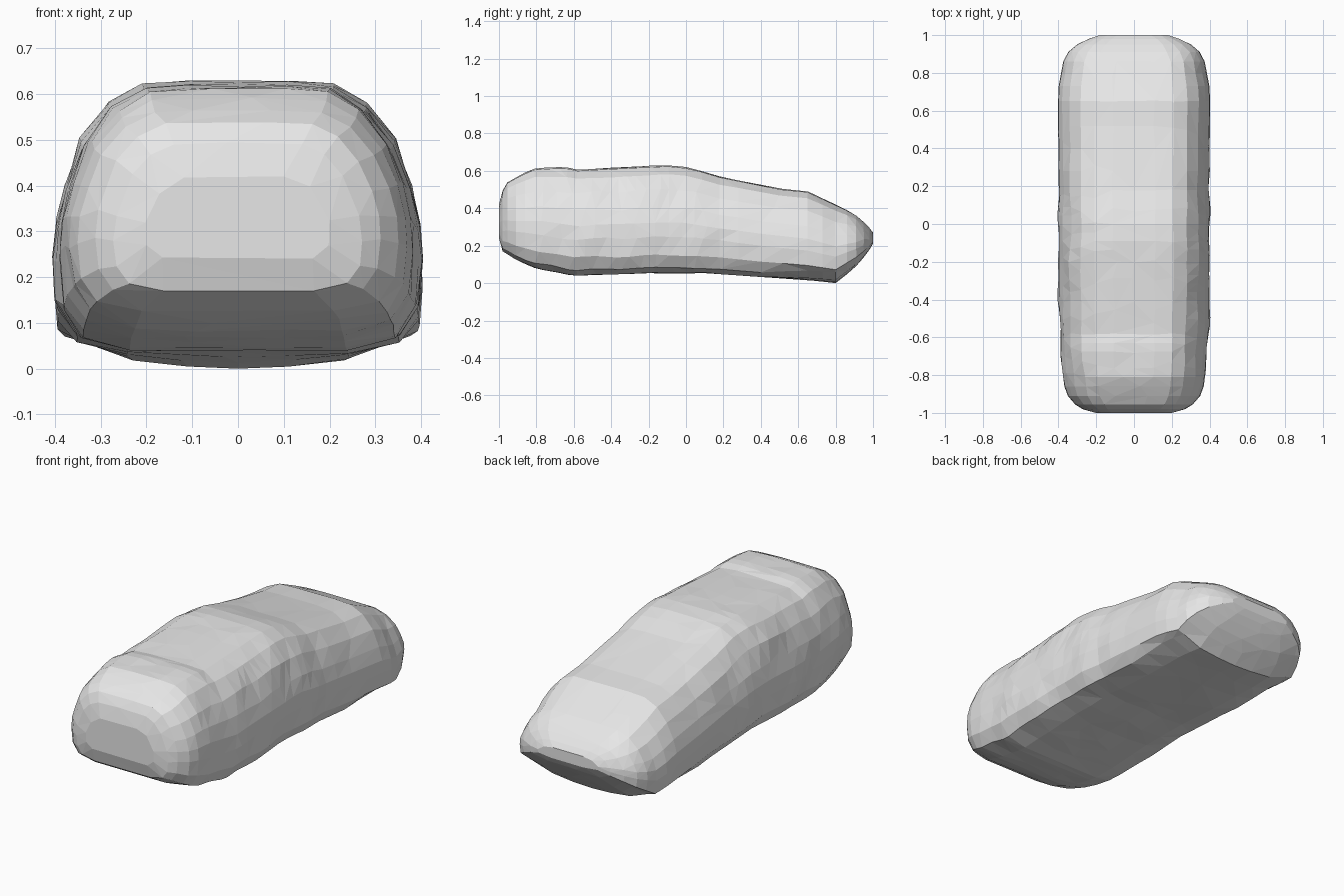
import bpy
import bmesh
from math import sin, pi
from mathutils import Vector, noise

cube = bpy.data.objects.get("Cube")
if cube:
    bpy.data.objects.remove(cube, do_unlink=True)

# Single stone grey colour
GREY = (0.8, 0.8, 0.8, 1.0)
stone = bpy.data.materials.new("stone_grey")
stone.use_nodes = True
stone.diffuse_color = GREY
shader = next(n for n in stone.node_tree.nodes if n.type == 'BSDF_PRINCIPLED')
shader.inputs["Base Color"].default_value = GREY

# Long outlines as (y, value): roof height, belly height, half width
ROOF = [(-1, .42), (-.97, .53), (-.9, .57), (-.82, .61), (-.65, .62), (-.58, .605),
        (-.4, .615), (-.1, .63), (0, .62), (.2, .565), (.5, .505), (.65, .49),
        (.8, .42), (.9, .37), (.97, .31), (1, .27)]
BELLY = [(-1, .24), (-.98, .17), (-.9, .12), (-.8, .08), (-.6, .04), (-.2, .055),
         (.1, .055), (.3, .04), (.6, .02), (.8, .0), (.9, .08), (.97, .16), (1, .21)]
WIDTH = [(-1, .2), (-.98, .27), (-.94, .335), (-.88, .365), (-.75, .385), (-.4, .4),
         (.4, .4), (.7, .405), (.88, .37), (.93, .335), (.97, .27), (1, .18)]

# Half cross-section from roof centre to belly centre, as fractions
SECTION = [(0, 1), (.28, 1), (.52, .99), (.7, .92), (.85, .78), (.94, .61),
           (.99, .47), (1, .34), (.98, .17), (.88, .05), (.6, 0), (.3, 0), (0, 0)]


def along(outline, y):
    """Linear reading of an outline at y."""
    for (a, va), (b, vb) in zip(outline, outline[1:]):
        if y <= b:
            return va + (vb - va) * (y - a) / (b - a)
    return outline[-1][1]


def ring_points(y):
    low, high, half = (along(o, y) for o in (BELLY, ROOF, WIDTH))
    keel = min(max((y - .4) / .4, 0), 1) * .12
    left = [(u, v + (keel * u * u if v < .1 else 0)) for u, v in SECTION]
    loop = left + [(-u, v) for u, v in left[-2:0:-1]]
    rough = .014 if y < .2 else .006
    for u, v in loop:
        p = Vector((u * half, y, low + v * (high - low)))
        # Uneven surface, fading out towards roof, belly and widest line
        n = noise.noise_vector(p * 7)
        fade = .35 + .65 * abs(sin(2 * pi * v))
        if abs(y) > .9:
            fade *= .4
        yield p + Vector((n.x, 0, n.z)) * rough * fade


# Fine rings at the front, broad ones at the tail
stations = [-1, -.98, -.955, -.91, -.86]
stations += [-.81 + .045 * i for i in range(23)]
stations += [.28, .4, .52, .65, .73, .8, .86, .91, .95, .98, 1]

bm = bmesh.new()
rings = [[bm.verts.new(p) for p in ring_points(y)] for y in stations]
for a, b in zip(rings, rings[1:]):
    count = len(a)
    for i in range(count):
        j = (i + 1) % count
        bm.faces.new((a[i], a[j], b[j], b[i]))
for end in (rings[0], rings[-1]):
    hub = bm.verts.new(sum((v.co for v in end), Vector()) / len(end))
    for i, v in enumerate(end):
        bm.faces.new((v, end[(i + 1) % len(end)], hub))
bmesh.ops.triangulate(bm, faces=bm.faces[:])
bmesh.ops.recalc_face_normals(bm, faces=bm.faces[:])

mesh = bpy.data.meshes.new("boulder_body")
bm.to_mesh(mesh)
bm.free()
mesh.materials.append(stone)
body = bpy.data.objects.new("boulder_body", mesh)
bpy.context.collection.objects.link(body)

# Irregular flat facets
facets = body.modifiers.new("facets", 'DECIMATE')
facets.ratio = .6
